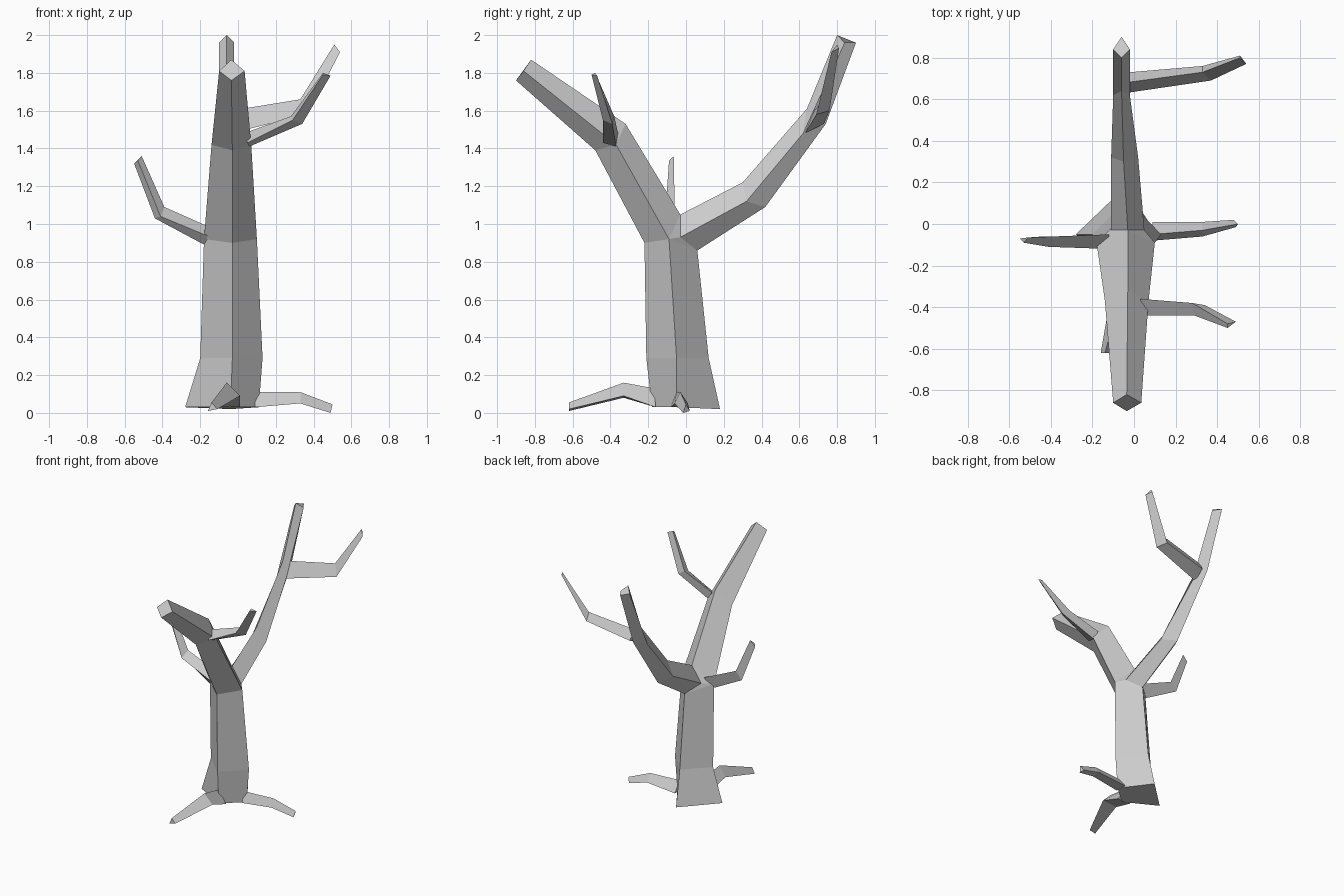
import bpy
import bmesh

cube = bpy.data.objects.get("Cube")
if cube:
    bpy.data.objects.remove(cube, do_unlink=True)

# One plain bare-wood colour
wood = bpy.data.materials.new("bare_wood_grey")
wood.use_nodes = True
colour = (0.6, 0.6, 0.6, 1.0)
wood.diffuse_color = colour
wood.node_tree.nodes["Principled BSDF"].inputs["Base Color"].default_value = colour


def loft(name, rings, cap_start=False, cap_end=True):
    """Join matching rings of points into a flat-faced tapering tube."""
    bm = bmesh.new()
    loops = [[bm.verts.new(point) for point in ring] for ring in rings]
    for lower, upper in zip(loops, loops[1:]):
        count = len(lower)
        for i in range(count):
            j = (i + 1) % count
            bm.faces.new((lower[i], lower[j], upper[j], upper[i]))
    if cap_start:
        bm.faces.new(loops[0][::-1])
    if cap_end:
        bm.faces.new(loops[-1])
    bmesh.ops.remove_doubles(bm, verts=bm.verts[:], dist=0.0005)
    # Point the walls outward, judged from the middle of the first section
    bmesh.ops.recalc_face_normals(bm, faces=bm.faces[:])
    mesh = bpy.data.meshes.new(name)
    bm.to_mesh(mesh)
    bm.free()
    mesh.materials.append(wood)
    obj = bpy.data.objects.new(name, mesh)
    bpy.context.scene.collection.objects.link(obj)
    return obj


def diamond(near, side, far, widths):
    """Four-cornered section: near, side and far are (y, z) pairs."""
    x_min, x_mid, x_max = widths
    return [(x_mid, *near), (x_max, *side), (x_mid, *far), (x_min, *side)]


def three_edged(name, top_edge, front_edge, back_edge):
    """Twig or root with a triangular section, given its three long edges."""
    return loft(name, list(zip(top_edge, front_edge, back_edge)), cap_start=True)


# Trunk with a flared foot
fork_widths = (-0.18, -0.03, 0.10)
fork_front, fork_side = (-0.22, 0.90), (-0.09, 0.92)
fork_back, fork_crotch = (0.06, 0.86), (-0.03, 1.05)
loft("trunk", [
    diamond((-0.18, 0.03), (-0.05, 0.03), (0.18, 0.02), (-0.28, -0.04, 0.11)),
    diamond((-0.21, 0.29), (-0.05, 0.29), (0.12, 0.29), (-0.20, -0.03, 0.13)),
    diamond(fork_front, fork_side, fork_back, fork_widths),
], cap_start=True, cap_end=False)

# Thick limb leaning to the front
loft("front_limb", [
    diamond(fork_front, fork_side, fork_crotch, fork_widths),
    diamond((-0.48, 1.39), (-0.37, 1.42), (-0.32, 1.53), (-0.14, -0.03, 0.07)),
    diamond((-0.90, 1.76), (-0.86, 1.81), (-0.82, 1.87), (-0.10, -0.035, 0.035)),
])

# Longer limb curving up to the back
loft("back_limb", [
    diamond(fork_back, fork_side, fork_crotch, fork_widths),
    diamond(fork_back, (-0.03, 0.93), fork_crotch, (-0.11, -0.03, 0.05)),
    diamond((0.42, 1.09), (0.32, 1.12), (0.30, 1.22), (-0.11, -0.05, 0.02)),
    diamond((0.74, 1.53), (0.62, 1.48), (0.64, 1.61), (-0.10, -0.06, -0.02)),
    diamond((0.90, 1.96), (0.84, 1.96), (0.80, 2.00), (-0.10, -0.06, -0.02)),
])

# Twigs
three_edged(
    "front_limb_twig",
    [(0.03, -0.36, 1.48), (0.28, -0.38, 1.57), (0.45, -0.48, 1.80)],
    [(0.05, -0.44, 1.43), (0.29, -0.44, 1.55), (0.45, -0.50, 1.79)],
    [(0.06, -0.37, 1.41), (0.34, -0.39, 1.53), (0.49, -0.47, 1.785)],
)
three_edged(
    "back_limb_twig",
    [(-0.04, 0.68, 1.60), (0.33, 0.73, 1.66), (0.51, 0.80, 1.95)],
    [(-0.04, 0.63, 1.48), (0.37, 0.69, 1.58), (0.54, 0.77, 1.91)],
    [(-0.02, 0.73, 1.53), (0.33, 0.76, 1.60), (0.51, 0.81, 1.93)],
)
three_edged(
    "right_trunk_twig",
    [(-0.12, -0.05, 0.97), (-0.39, -0.06, 1.09), (-0.51, -0.065, 1.36)],
    [(-0.12, -0.12, 0.92), (-0.41, -0.11, 1.04), (-0.53, -0.09, 1.335)],
    [(-0.16, -0.09, 0.88), (-0.44, -0.06, 1.03), (-0.55, -0.07, 1.32)],
)

# Surface roots
three_edged(
    "left_root",
    [(0.09, -0.05, 0.11), (0.33, -0.03, 0.11), (0.50, 0.00, 0.045)],
    [(0.09, -0.08, 0.03), (0.33, -0.06, 0.05), (0.49, -0.015, 0.00)],
    [(0.09, 0.01, 0.03), (0.33, 0.01, 0.05), (0.48, 0.02, 0.01)],
)
three_edged(
    "front_root",
    [(-0.05, -0.17, 0.13), (-0.06, -0.33, 0.16), (-0.14, -0.62, 0.055)],
    [(0.01, -0.16, 0.03), (0.01, -0.33, 0.09), (-0.11, -0.62, 0.02)],
    [(-0.10, -0.16, 0.03), (-0.11, -0.33, 0.08), (-0.16, -0.62, 0.01)],
)
